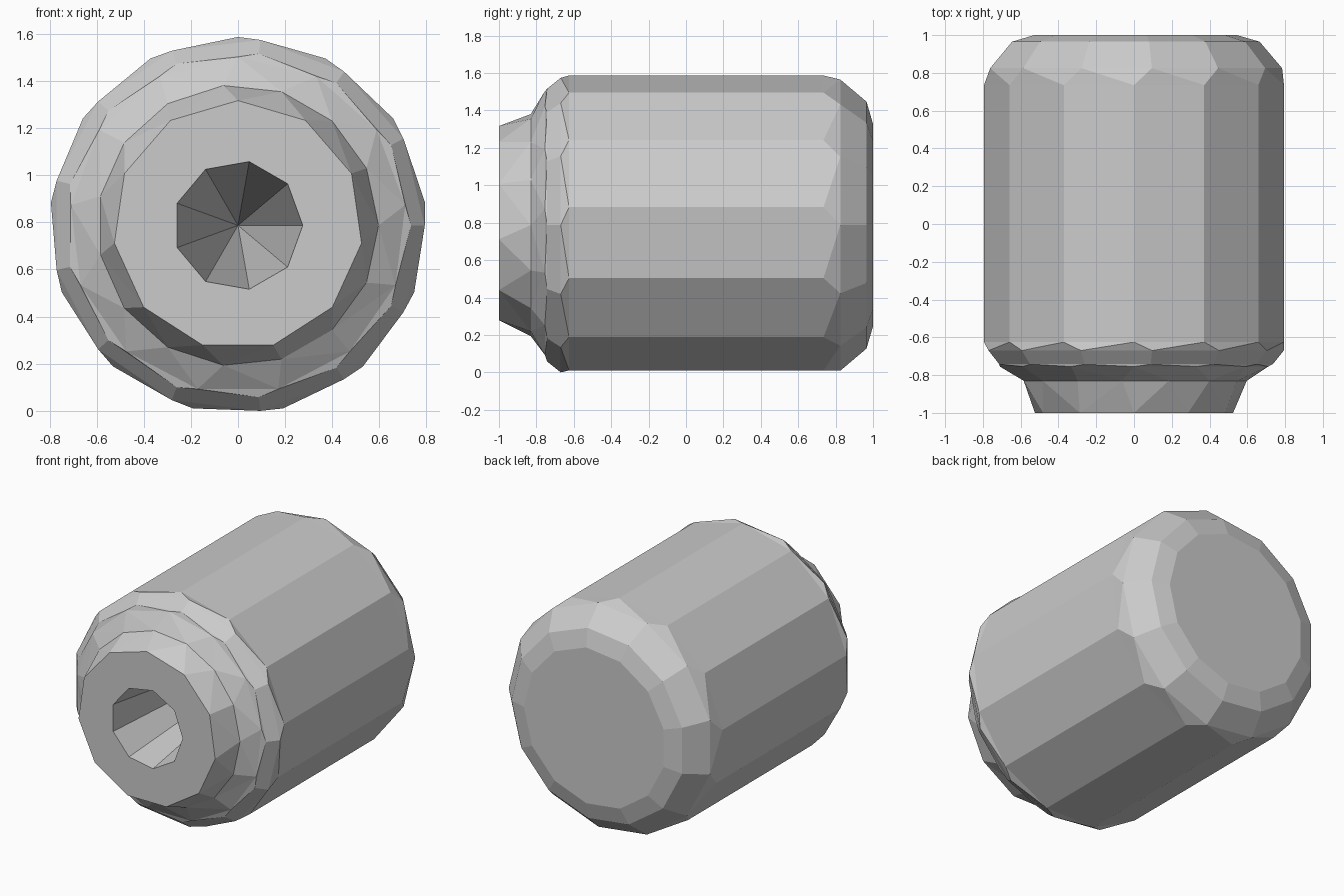
import bpy, bmesh, math

if "Cube" in bpy.data.objects:
    bpy.data.objects.remove(bpy.data.objects["Cube"])

CZ = 0.787        # height of the long axis
Q = 360 / 13 / 4  # quarter-step twist of the 13-sided rings

# Rings from front to back: (y, radius, sides, twist in degrees from the top)
RINGS = [
    (-1.00, 0.275, 9, 10),    # socket rim
    (-1.00, 0.53, 11, 0),     # flat nose face
    (-0.83, 0.597, 15, -6),   # neck
    (-0.755, 0.715, 13, 0),   # front shoulder
    (-0.742, 0.735, 13, Q),
    (-0.67, 0.793, 13, Q),
    (-0.625, 0.80, 13, 0),    # barrel start
    (0.735, 0.80, 13, 0),     # barrel end
    (0.825, 0.784, 13, Q),    # rear bevel
    (0.965, 0.665, 13, Q),
    (1.00, 0.545, 13, Q),     # back cap
]


def ring(bm, y, r, n, twist):
    out = []
    for k in range(n):
        a = math.radians(twist) + math.tau * k / n
        out.append(bm.verts.new((r * math.sin(a), y, CZ + r * math.cos(a))))
    return out


def stitch(bm, a, ta, b, tb):
    """Join two rings of any side counts, always advancing the lagging one."""
    i = j = 0
    while i < len(a) or j < len(b):
        na = ta + 360 * (i + 1) / len(a)
        nb = tb + 360 * (j + 1) / len(b)
        p, q = a[i % len(a)], b[j % len(b)]
        if j == len(b) or (i < len(a) and na <= nb + 1e-6):
            i += 1
            bm.faces.new((p, a[i % len(a)], q))
        else:
            j += 1
            bm.faces.new((p, b[j % len(b)], q))


bm = bmesh.new()
loops = [ring(bm, *r) for r in RINGS]
for k in range(len(loops) - 1):
    stitch(bm, loops[k], RINGS[k][3], loops[k + 1], RINGS[k + 1][3])

# Back cap
bm.faces.new(loops[-1])

# Deep conical socket in the nose
tip = bm.verts.new((0, 0.8, CZ))
rim = loops[0]
for k in range(len(rim)):
    bm.faces.new((rim[k], rim[(k + 1) % len(rim)], tip))

# Merge flat triangles into clean polygons
bmesh.ops.recalc_face_normals(bm, faces=bm.faces[:])
bmesh.ops.dissolve_limit(bm, angle_limit=math.radians(0.5),
                         verts=bm.verts[:], edges=bm.edges[:])
mesh = bpy.data.meshes.new("barrel_shell")
bm.to_mesh(mesh)
bm.free()
obj = bpy.data.objects.new("barrel_shell", mesh)
bpy.context.collection.objects.link(obj)
